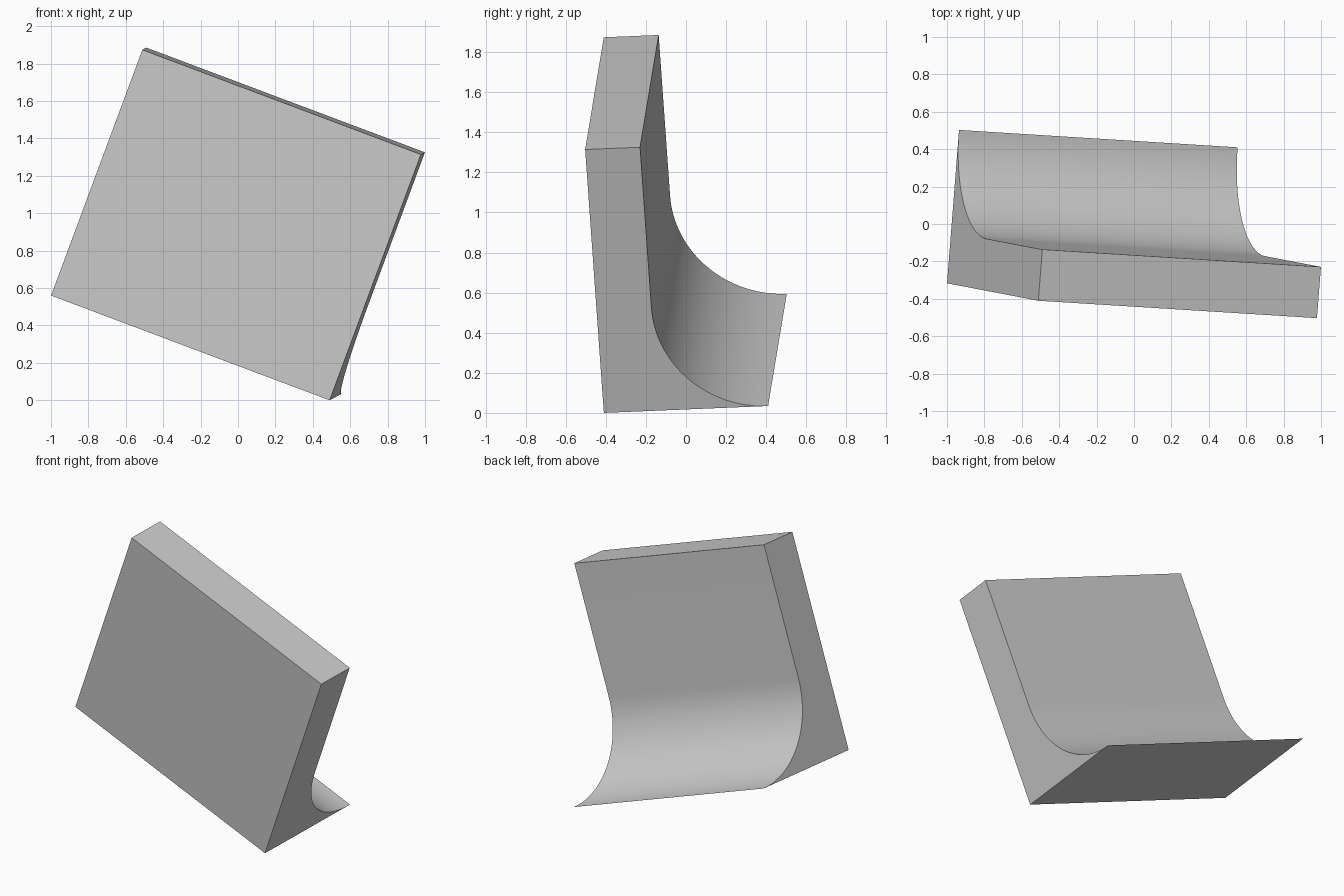
import bpy, bmesh, math
from mathutils import Vector, Matrix

cube = bpy.data.objects.get("Cube")
if cube:
    bpy.data.objects.remove(cube, do_unlink=True)

# Dimensions of the coved block
WIDTH, HEIGHT, DEPTH, THICK = 1.594, 1.405, 0.823, 0.275
RADIUS = DEPTH - THICK
STEPS = 32

# Tilted frame: width, depth and height directions from the lowest corner
corner = Vector((0.49, -0.41, 0.0))
w = Vector((-1.49, 0.093, 0.56)).normalized()
u = Vector((0.485, -0.093, 1.315))
u = (u - w * u.dot(w)).normalized()
d = u.cross(w).normalized()
if d.y < 0:
    d = -d

# Side profile (depth, height): upright slab with a concave quarter-round foot
profile = [(0, HEIGHT), (0, 0)]
for i in range(STEPS + 1):
    a = math.pi / 2 * i / STEPS
    profile.append((DEPTH - RADIUS * math.sin(a), RADIUS * (1 - math.cos(a))))
profile.append((THICK, HEIGHT))

# Extrude the profile along the width
bm = bmesh.new()
face = bm.faces.new([bm.verts.new(corner + d * p + u * q) for p, q in profile])
extruded = bmesh.ops.extrude_face_region(bm, geom=[face])
moved = [v for v in extruded["geom"] if isinstance(v, bmesh.types.BMVert)]
bmesh.ops.translate(bm, verts=moved, vec=w * WIDTH)
bmesh.ops.recalc_face_normals(bm, faces=bm.faces)
mesh = bpy.data.meshes.new("coved_block")
bm.to_mesh(mesh)
bm.free()
block = bpy.data.objects.new("coved_block", mesh)
bpy.context.collection.objects.link(block)

# Plain grey finish
grey = bpy.data.materials.new("plain_grey")
grey.use_nodes = True
colour = (0.6, 0.6, 0.6, 1)
grey.diffuse_color = colour
grey.node_tree.nodes["Principled BSDF"].inputs["Base Color"].default_value = colour
mesh.materials.append(grey)

# Smooth cove, crisp edges
bpy.ops.object.select_all(action="DESELECT")
block.select_set(True)
bpy.context.view_layer.objects.active = block
bpy.ops.object.shade_smooth_by_angle(angle=math.radians(30))
